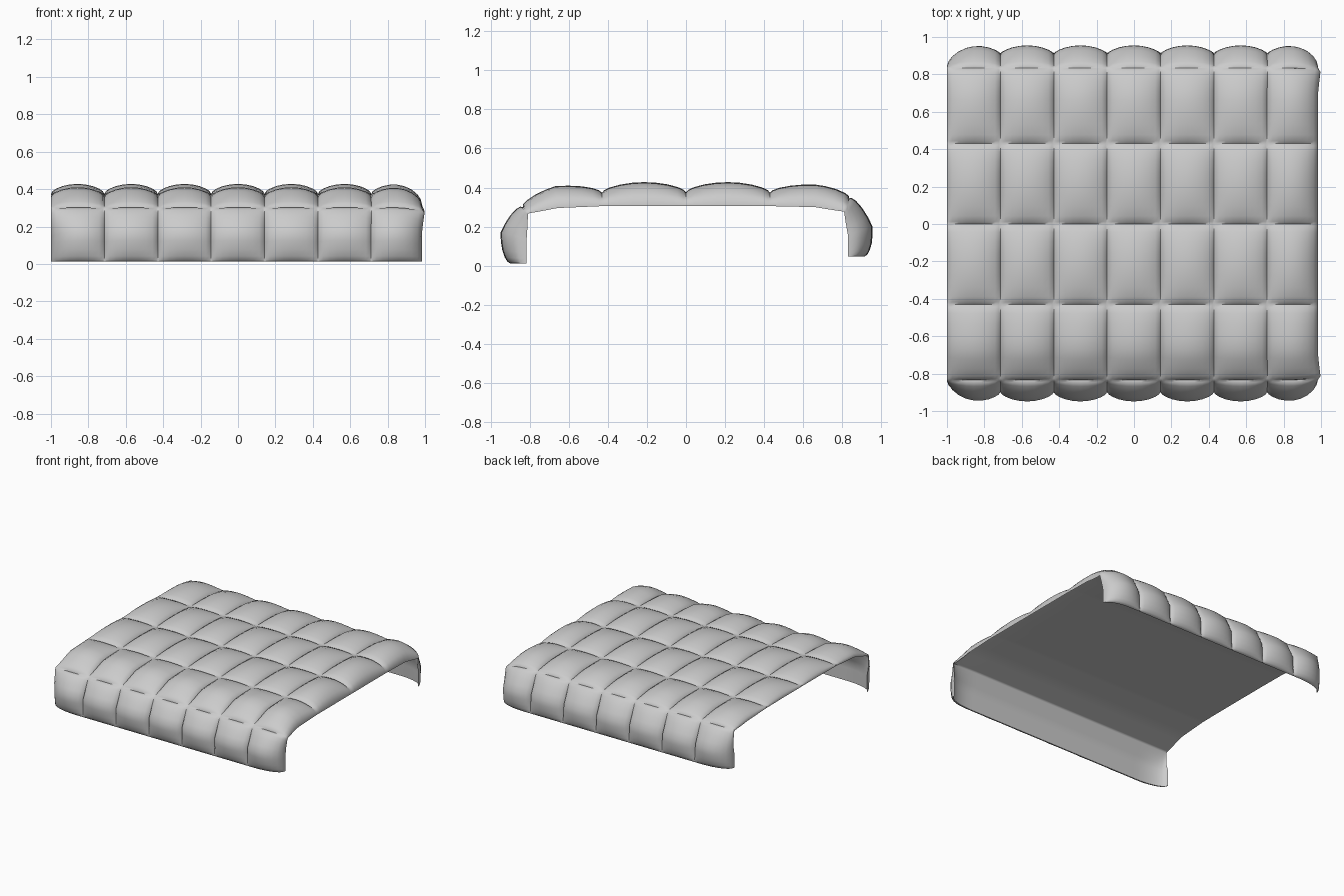
import bpy, bmesh, math
from mathutils import Vector

cube = bpy.data.objects.get("Cube")
if cube:
    bpy.data.objects.remove(cube, do_unlink=True)

# One soft grey cloth
cloth = bpy.data.materials.new("grey_cloth")
cloth.use_nodes = True
GREY = (0.6, 0.6, 0.6, 1)
cloth.diffuse_color = GREY
cloth.node_tree.nodes["Principled BSDF"].inputs["Base Color"].default_value = GREY

COLS, ROWS = 7, 6
PUFF = 0.053
LINING = 0.01
STEPS = (0, 0.03, 0.1, 0.22, 0.36, 0.5, 0.64, 0.78, 0.9, 0.97)

# Cross-section (y, z) at every half row, front hem to back hem:
# the draped sheet, and the tucked-in line its side hems roll towards
SHEET = [(-.9, .012), (-.897, .16), (-.835, .3), (-.66, .355), (-.43, .373),
         (-.215, .375), (0, .375), (.215, .375), (.43, .373), (.66, .362),
         (.835, .345), (.902, .19), (.915, .048)]
TUCKED = [(-.825, .012), (-.825, .14), (-.815, .275), (-.66, .305), (-.43, .315),
          (-.215, .315), (0, .315), (.215, .315), (.43, .315), (.66, .31),
          (.815, .285), (.838, .16), (.838, .048)]


def along(points, v):
    h = min(max(v * 2, 0), len(points) - 1)
    i = min(int(h), len(points) - 2)
    return Vector(points[i]).lerp(Vector(points[i + 1]), h - i)


def bulge(t):
    return max(0, math.sin(math.pi * (t % 1))) ** 0.55


def roll(s):
    # Quarter-ellipse roll: s runs 0 to 1 towards the side hem
    s = min(max((s - 0.2) / 0.8, 0), 1)
    return 1 - math.sqrt(1 - s * s)


def draped(u, v):
    # Sheet position and outward normal, with rolled side hems
    flap = min(max(1 - v, v - ROWS + 1, 0) * 2, 1)
    tuck = max(roll(u - COLS + 1), roll(1 - u) * flap)
    tangent = (along(SHEET, v + 0.3) - along(SHEET, v - 0.3)).normalized()
    point = along(SHEET, v).lerp(along(TUCKED, v), tuck)
    return point, Vector((-tangent.y, tangent.x))


def quilted(u, v):
    point, normal = draped(u, v)
    return point + normal * PUFF * bulge(u) * bulge(v)


def lined(u, v):
    point, normal = draped(u, v)
    return point - normal * LINING


def width(u, v):
    x = -1 + u * 0.2855
    corner = max(0, 1 - min(abs(v - 1), abs(v - ROWS + 1)) * 3)
    return x + (u / COLS) ** 20 * (0.012 * corner - 0.014)


def samples(n):
    return [i + t for i in range(n) for t in STEPS] + [n]


us, vs = samples(COLS), samples(ROWS)
bm = bmesh.new()


def skin_grid(section, flip):
    grid = []
    for u in us:
        grid.append([])
        for v in vs:
            p = section(u, v)
            grid[-1].append(bm.verts.new((width(u, v), p.x, max(p.y, 0))))
    for a, b in zip(grid, grid[1:]):
        for j in range(len(vs) - 1):
            quad = [a[j], b[j], b[j + 1], a[j + 1]]
            bm.faces.new(quad[::-1] if flip else quad)
    return grid


top = skin_grid(quilted, False)
lining = skin_grid(lined, True)


# Hems joining the quilted skin to the lining all round
def rim(grid):
    return (grid[0] + [c[-1] for c in grid[1:]]
            + grid[-1][-2::-1] + [c[0] for c in grid[-2:0:-1]])


ra, rb = rim(top), rim(lining)
for i in range(len(ra)):
    k = (i + 1) % len(ra)
    bm.faces.new([ra[i], ra[k], rb[k], rb[i]])
bmesh.ops.recalc_face_normals(bm, faces=bm.faces)

mesh = bpy.data.meshes.new("quilt")
bm.to_mesh(mesh)
bm.free()
mesh.materials.append(cloth)
quilt = bpy.data.objects.new("quilt", mesh)
bpy.context.collection.objects.link(quilt)
bpy.context.view_layer.objects.active = quilt
quilt.select_set(True)
bpy.ops.object.shade_smooth_by_angle(angle=math.radians(60))
